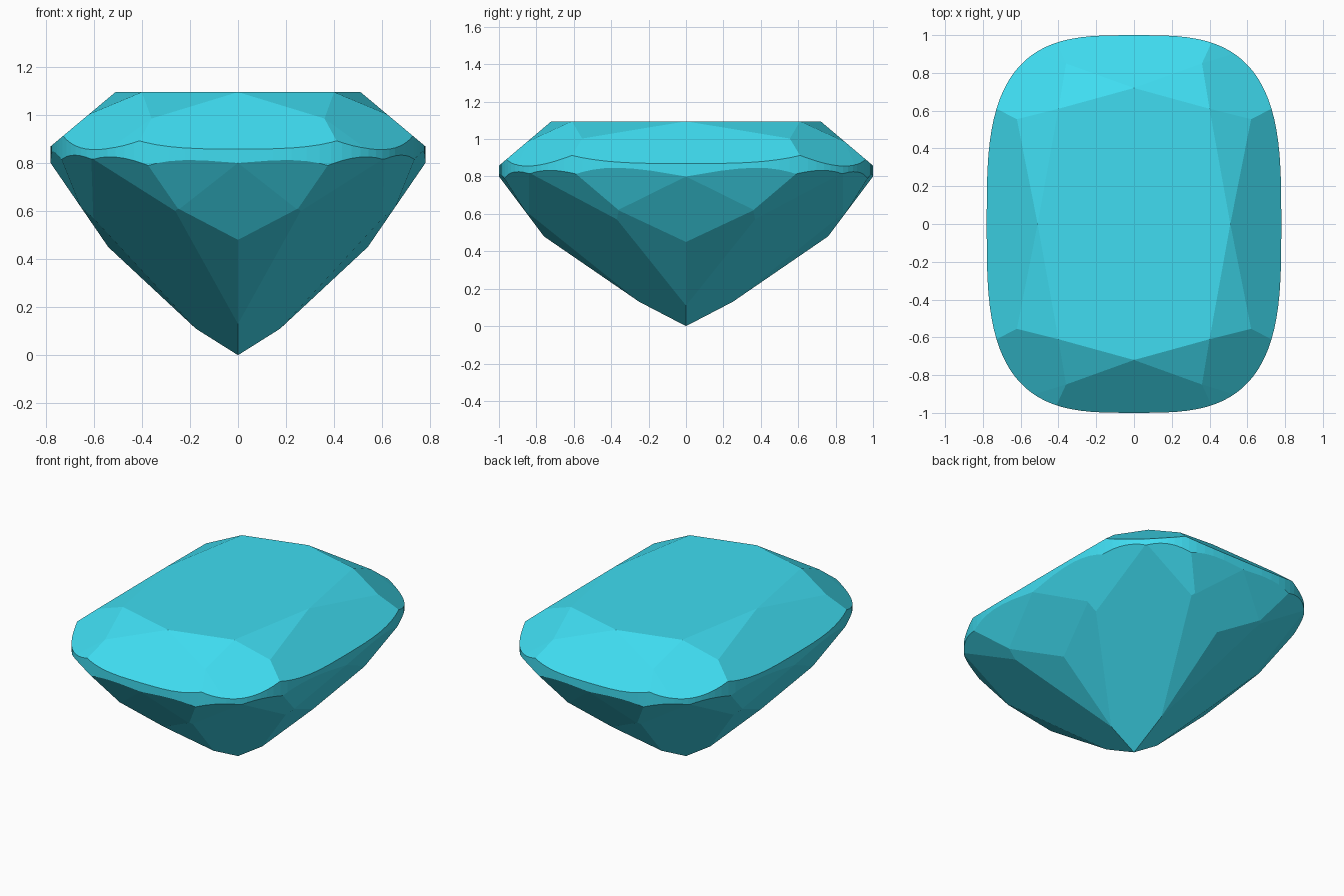
import bpy, bmesh, math
from mathutils import Vector

if "Cube" in bpy.data.objects:
    bpy.data.objects.remove(bpy.data.objects["Cube"])

HALF_X, HALF_Y, TOP = 0.78, 1.0, 1.095
CENTRE = Vector((0, 0, 0.84))
bm = bmesh.new()

# Girdle blank: cushion-shaped prism that the facets are ground from
SEGMENTS, POWER = 96, 2 / 3.25
ring = []
for i in range(SEGMENTS):
    a = 2 * math.pi * i / SEGMENTS
    c, s = math.cos(a), math.sin(a)
    ring.append(bm.verts.new((HALF_X * math.copysign(abs(c) ** POWER, c),
                              HALF_Y * math.copysign(abs(s) ** POWER, s), -0.3)))
base = bm.faces.new(ring)
top = bmesh.ops.extrude_face_region(bm, geom=[base])
for v in top["geom"]:
    if isinstance(v, bmesh.types.BMVert):
        v.co.z = TOP


def grind(p, q, r):
    """Cut away everything outside the plane through three points."""
    normal = (q - p).cross(r - p).normalized()
    if normal.dot(p - CENTRE) < 0:
        normal.negate()
    geom = bm.verts[:] + bm.edges[:] + bm.faces[:]
    bmesh.ops.bisect_plane(bm, geom=geom, dist=1e-5, plane_co=p, plane_no=normal,
                           clear_outer=True)
    rim = [e for e in bm.edges if e.is_boundary]
    if rim:
        bmesh.ops.holes_fill(bm, edges=rim, sides=0)


def facet(*points):
    """Grind a facet and its mirror images; centred ones lie on one axis."""
    seen = set()
    for sx in (1, -1):
        for sy in (1, -1):
            pts = [Vector((x * sx, y * sy, z)) for x, y, z in points]
            n = (pts[1] - pts[0]).cross(pts[2] - pts[0]).normalized()
            if n.dot(pts[0] - CENTRE) < 0:
                n.negate()
            key = tuple(round(k, 3) + 0.0 for k in n)
            if key not in seen:
                seen.add(key)
                grind(*pts)


# Crown: table corners and star points
table_y, table_x, table_c = (0, 0.72, TOP), (0.51, 0, TOP), (0.40, 0.61, TOP)
star_y, star_x = (0.36, 0.85, 0.985), (0.62, 0.555, 1.003)
facet(table_y, star_y, (-0.36, 0.85, 0.985))          # end mains
facet(table_x, star_x, (0.62, -0.555, 1.003))         # side mains
facet(table_c, star_y, star_x)                        # corner mains
facet(table_y, table_c, star_y)                       # end stars
facet(table_x, table_c, star_x)                       # side stars
facet(star_y, (0.41, 0.957, 0.894), (0.60, 0.85, 0.855))  # upper girdle

# Pavilion: kites, lower girdle facets and long facets to the culet
kite_y, kite_x = (0, 0.76, 0.48), (0.54, 0, 0.45)
wing_y, wing_x = (0.25, 0.857, 0.61), (0.657, 0.36, 0.62)
end, side, corner = (0, 1, 0.8), (0.78, 0, 0.8), (0.61, 0.84, 0.82)
facet(kite_y, end, (1, 1, 0.8))
facet(kite_x, side, (0.78, 1, 0.8))
facet((0, 0.25, 0.13), kite_y, wing_y)
facet((0.175, 0, 0.11), kite_x, wing_x)
facet(end, wing_y, (0.36, 0.965, 0.78))
facet(side, wing_x, (0.725, 0.56, 0.79))
facet(wing_y, (0.41, 0.957, 0.80), corner)
facet(wing_x, (0.725, 0.56, 0.79), corner)
facet((0, 0, 0), (0, 0.25, 0.13), (0.175, 0, 0.11))

bmesh.ops.remove_doubles(bm, verts=bm.verts[:], dist=1e-4)
bmesh.ops.recalc_face_normals(bm, faces=bm.faces[:])
mesh = bpy.data.meshes.new("cushion_gem")
bm.to_mesh(mesh)
bm.free()
gem = bpy.data.objects.new("cushion_gem", mesh)
bpy.context.collection.objects.link(gem)

# Blue gem colour
mat = bpy.data.materials.new("gem_blue")
mat.diffuse_color = (0.05, 0.72, 0.88, 1)
mat.use_nodes = True
mat.node_tree.nodes["Principled BSDF"].inputs["Base Color"].default_value = mat.diffuse_color
mesh.materials.append(mat)
